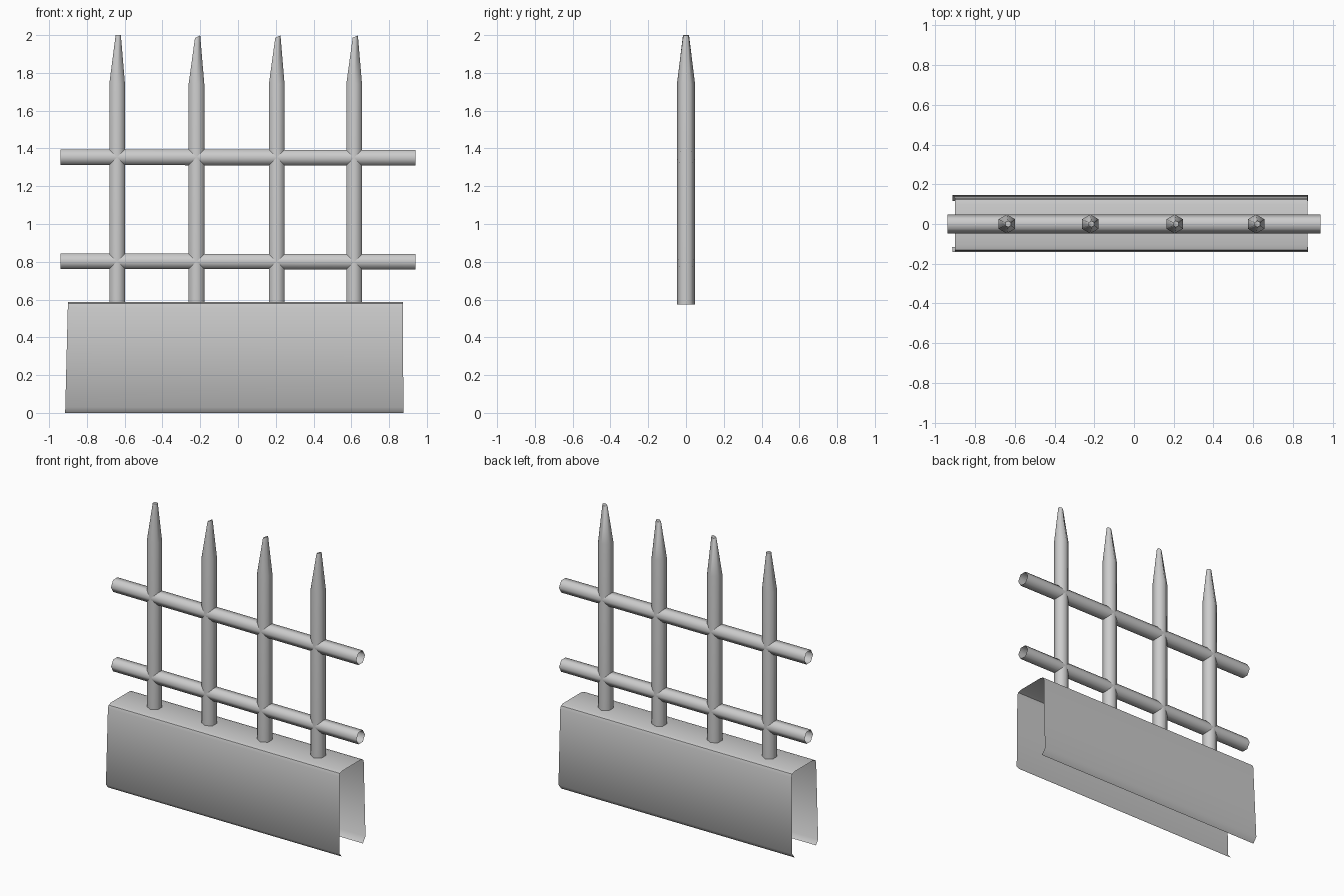
import bpy
import math

if "Cube" in bpy.data.objects:
    bpy.data.objects.remove(bpy.data.objects["Cube"])


def make_object(name, verts, faces, angle):
    mesh = bpy.data.meshes.new(name)
    mesh.from_pydata(verts, [], faces)
    mesh.update()
    obj = bpy.data.objects.new(name, mesh)
    bpy.context.collection.objects.link(obj)
    bpy.ops.object.select_all(action='DESELECT')
    obj.select_set(True)
    bpy.context.view_layer.objects.active = obj
    bpy.ops.object.shade_smooth_by_angle(angle=math.radians(angle))
    return obj


def skin(rings, closed):
    # Quads between consecutive rings of equal length
    n = len(rings[0])
    verts = [v for ring in rings for v in ring]
    faces = []
    for k in range(len(rings) - 1):
        for i in range(n if closed else n - 1):
            j = (i + 1) % n
            faces.append((k * n + i, k * n + j, (k + 1) * n + j, (k + 1) * n + i))
    return verts, faces


HEX = [math.radians(30 + 60 * i) for i in range(6)]

# Pointed hexagonal posts with slightly slanted tips
for i, (x, tilt) in enumerate([(-0.64, 0.0), (-0.22, 0.5), (0.205, 0.45), (0.615, 0.4)]):
    rings = []
    for z, r, dx in [(0.575, 0.048, 0), (1.74, 0.048, 0), (1.992, 0.016, 0.006)]:
        slope = tilt if z > 1.9 else 0
        rings.append([(x + dx + r * math.cos(a), r * math.sin(a),
                       z + slope * r * math.cos(a)) for a in HEX])
    if tilt == 0:
        rings[-1] = [(vx, vy, 2.0) for vx, vy, _ in rings[-1]]
    verts, faces = skin(rings, True)
    faces.append(tuple(range(12, 18)))
    make_object(f"post_{i + 1}", verts, faces, 65)

# Hollow hexagonal rails
for name, z_left, z_right, r in [("upper_rail", 1.354, 1.35, 0.048),
                                 ("lower_rail", 0.803, 0.80, 0.047)]:
    rings = [[(x, r * math.sin(a + math.pi / 6 - math.pi / 3 - math.pi / 6 + math.pi / 3
                               + math.pi / 3), z + r * math.cos(a + math.pi / 3))
              for a in HEX] for x, z in [(0.94, z_right), (-0.94, z_left)]]
    verts, faces = skin(rings, True)
    make_object(name, verts, faces, 65)

# Open channel base with small turned-in lips
profile = [(-0.115, 0.0), (-0.14, 0.03), (-0.137, 0.56), (-0.13, 0.58), (-0.105, 0.588),
           (0.1, 0.588), (0.123, 0.58), (0.13, 0.56), (0.145, 0.04), (0.115, 0.003)]
left = [(-0.915 + 0.025 * z, y, z) for y, z in profile]
right = [(0.876 - 0.006 * z, y, z) for y, z in profile]
verts, faces = skin([right, left], False)
make_object("channel_base", verts, faces, 50)
